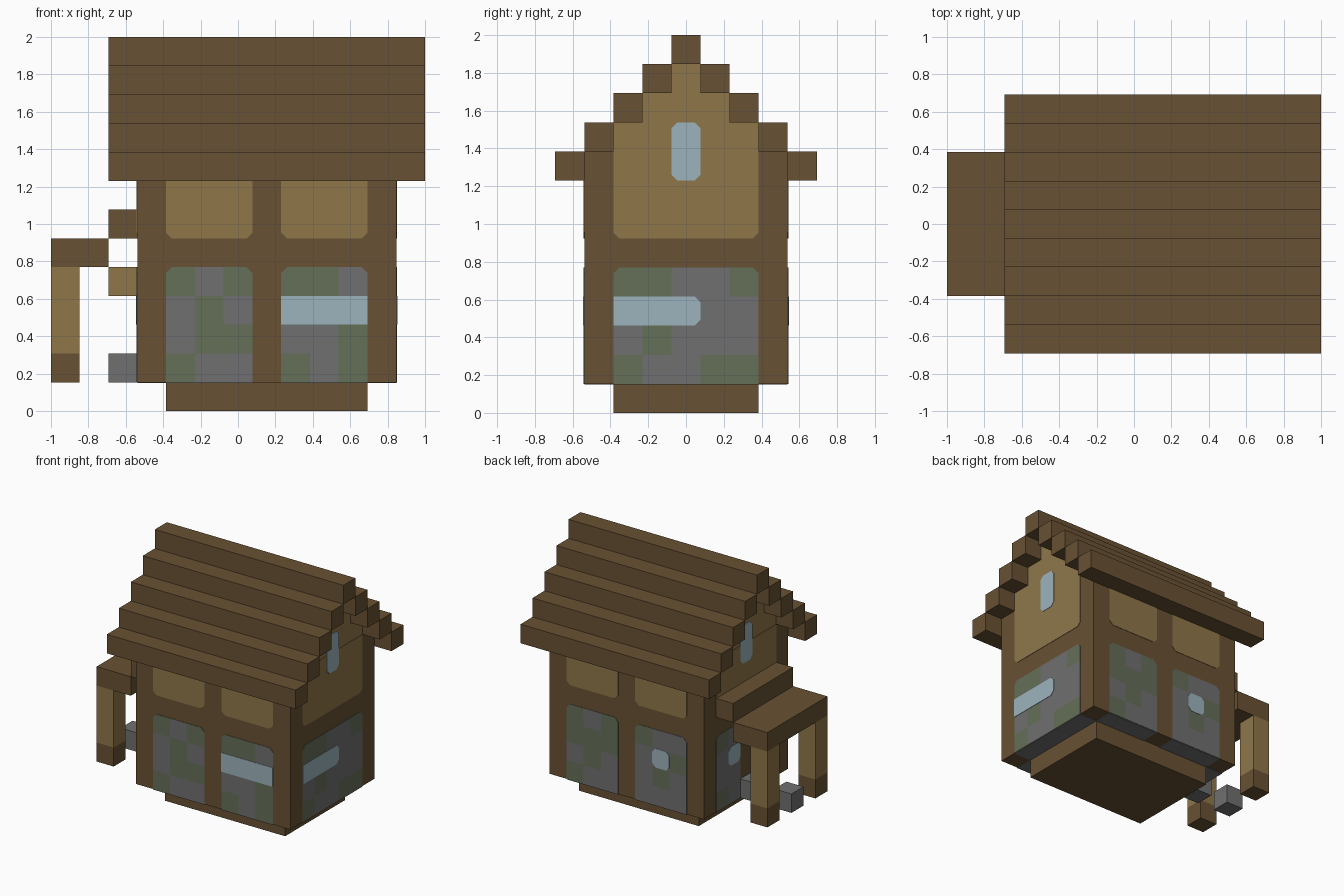
import bpy, bmesh
from mathutils import Vector

cube = bpy.data.objects.get("Cube")
if cube:
    bpy.data.objects.remove(cube, do_unlink=True)

U = 2 / 13  # one building block


def material(name, rgb):
    lin = [(c / 255 / 12.92) if c < 11 else ((c / 255 + 0.055) / 1.055) ** 2.4 for c in rgb]
    m = bpy.data.materials.new(name)
    m.use_nodes = True
    m.diffuse_color = (*lin, 1)
    m.node_tree.nodes["Principled BSDF"].inputs["Base Color"].default_value = (*lin, 1)
    return m


wood = material("dark wood", (104, 81, 51))
plaster = material("tan wood", (143, 119, 74))
stone = material("grey stone", (112, 112, 112))
moss = material("mossy stone", (101, 110, 88))
glass = material("pale glass", (157, 180, 188))
MATS = [wood, plaster, stone, moss, glass]
LETTER = {"D": 0, "T": 1, "S": 2, "M": 3, "W": 4}


def world(x, y, z):
    return Vector((-1 + U * x, U * y, U * z))


def finish(name, bm, mats):
    bmesh.ops.recalc_face_normals(bm, faces=bm.faces)
    me = bpy.data.meshes.new(name)
    bm.to_mesh(me)
    bm.free()
    for m in mats:
        me.materials.append(m)
    ob = bpy.data.objects.new(name, me)
    bpy.context.collection.objects.link(ob)
    return ob


def box(name, xs, ys, zs, mat):
    bm = bmesh.new()
    bmesh.ops.create_cube(bm, size=1)
    a, b = world(xs[0], ys[0], zs[0]), world(xs[1], ys[1], zs[1])
    for v in bm.verts:
        v.co = (a + b) / 2 + v.co * (b - a)
    return finish(name, bm, [mat])


def on_wall(side, a, z, lift):
    spots = {"front": (a, -3.5 - lift, z), "back": (a, 3.5 + lift, z),
             "left": (12 + lift, a, z), "right": (3 - lift, a, z)}
    return world(*spots[side])


def plate(bm, side, a0, a1, z0, z1, letter, lift=0.02, cut="", c=0.2):
    """Thin plate on a wall; cut lists the corners to chamfer: 1-4 from lower left, anticlockwise."""
    corners = [(a0, z0, 1, 1), (a1, z0, -1, 1), (a1, z1, -1, -1), (a0, z1, 1, -1)]
    outline = []
    for i, (a, z, da, dz) in enumerate(corners):
        if str(i + 1) in cut:
            pair = [(a, z + c * dz), (a + c * da, z)]
            outline += pair if i % 2 == 0 else pair[::-1]
        else:
            outline.append((a, z))
    outer = [bm.verts.new(on_wall(side, a, z, lift)) for a, z in outline]
    inner = [bm.verts.new(on_wall(side, a, z, -0.01)) for a, z in outline]
    n = len(outer)
    faces = [bm.faces.new(outer), bm.faces.new(inner[::-1])]
    for i in range(n):
        j = (i + 1) % n
        faces.append(bm.faces.new((outer[j], outer[i], inner[i], inner[j])))
    for f in faces:
        f.material_index = LETTER[letter]


def panel(name, side, start, rows):
    """Stone panel of four courses, listed from the top."""
    bm = bmesh.new()
    for r, row in enumerate(rows):
        z = 4 - r
        for i, letter in enumerate(row):
            cut = ""
            if r == 0:
                cut = "4" if i == 0 else "3" if i == len(row) - 1 else ""
            plate(bm, side, start + i, start + i + 1, z, z + 1, letter, cut=cut)
    finish(name, bm, MATS)


def single(name, side, a0, a1, z0, z1, letter, lift, cut):
    bm = bmesh.new()
    plate(bm, side, a0, a1, z0, z1, letter, lift, cut)
    finish(name, bm, MATS)


# Floor base and timber body
box("floor_base", (4, 11), (-2.5, 2.5), (0, 1), wood)
box("timber_body", (3, 12), (-3.5, 3.5), (1, 9), wood)

# Underside of the stone walls
for s in (-1, 1):
    ys = sorted((s * 2.5, s * 3.5))
    for x in (4, 8):
        box("stone_wall_underside", (x, x + 3), ys, (0.97, 1.01), stone)
for x in (3, 11):
    box("stone_wall_underside", (x, x + 1), (-2.5, 2.5), (0.97, 1.01), stone)

# Stepped gable and roof beams
for i in range(3):
    half = 2.5 - i
    box("gable_step", (3, 12), (-half, half), (9 + i, 10 + i), plaster)
for i in range(4):
    for s in (-1, 1):
        ys = sorted((s * (4.5 - i), s * (3.5 - i)))
        box("roof_beam", (2, 13), ys, (8 + i, 9 + i), wood)
box("roof_ridge", (2, 13), (-0.5, 0.5), (12, 13), wood)

# Upper tan panels
for side in ("front", "back"):
    for a in (4, 8):
        single("upper_panel", side, a, a + 3, 6, 8, "T", 0.02, "12")
for side in ("left", "right"):
    single("gable_panel", side, -2.5, 2.5, 6, 9, "T", 0.02, "12")
    single("gable_window", side, -0.5, 0.5, 8, 10, "W", 0.04, "1234")

# Lower mossy stone panels
panel("front_right_stone", "front", 4, ["MSM", "SMS", "SMM", "MSS"])
panel("front_left_stone", "front", 8, ["MMS", "SSS", "SSM", "MSM"])
panel("left_stone", "left", -2.5, ["MMSSM", "SSSSS", "SMSSS", "MSSMM"])
panel("back_left_stone", "back", 8, ["MSM", "MMM", "SMS", "SSM"])
panel("back_right_stone", "back", 4, ["SSM", "MSS", "SMS", "SSS"])
panel("right_stone", "right", -2.5, ["SMSSM", "SSDSS", "MSDSS", "SSDSM"])

# Lower windows
single("front_window", "front", 8, 11, 3, 4, "W", 0.04, "")
single("left_window", "left", -2.5, 0.5, 3, 4, "W", 0.04, "23")
single("back_window", "back", 5, 6, 3, 4, "W", 0.04, "1234")
single("right_window", "right", 0.5, 1.5, 3, 4, "W", 0.04, "1234")

# Porch: roof slabs, posts, lintel and stepping stones
box("porch_roof", (0, 2), (-2.5, 2.5), (5, 6), wood)
box("porch_upper_slab", (2, 3), (-2.5, 2.5), (6, 7), wood)
for y in (-2.5, 1.5):
    box("porch_post", (0, 1), (y, y + 1), (2, 5), plaster)
    box("porch_post_foot", (0, 1), (y, y + 1), (1, 2), wood)
box("door_lintel", (2, 3), (-0.5, 0.5), (4, 5), plaster)
for x in (0, 2):
    box("stepping_stone", (x, x + 1), (-0.5, 0.5), (1, 2), stone)
